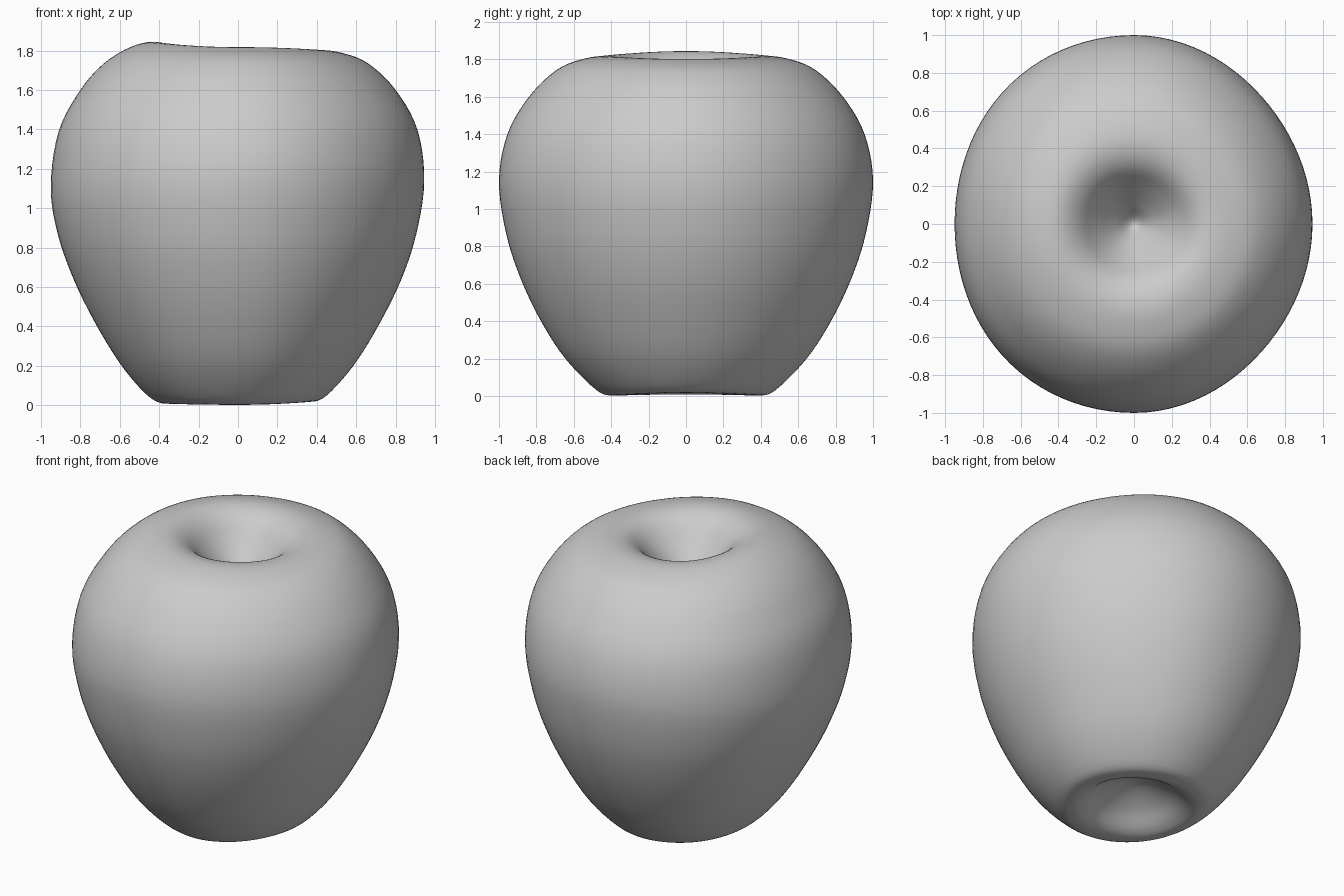
import bpy, bmesh, math

if "Cube" in bpy.data.objects:
    bpy.data.objects.remove(bpy.data.objects["Cube"])

# Profile from bottom dimple to top dimple: (radius, height) on left, right, and front/back
ROWS = [
    ((0.10, 0.15), (0.10, 0.15), (0.10, 0.15)),
    ((0.21, 0.10), (0.21, 0.10), (0.21, 0.095)),
    ((0.31, 0.03), (0.30, 0.035), (0.31, 0.02)),
    ((0.385, 0.01), (0.37, 0.018), (0.39, 0.003)),
    ((0.47, 0.06), (0.45, 0.05), (0.48, 0.033)),
    ((0.59, 0.20), (0.585, 0.20), (0.645, 0.20)),
    ((0.715, 0.40), (0.71, 0.40), (0.775, 0.40)),
    ((0.83, 0.63), (0.825, 0.63), (0.885, 0.63)),
    ((0.915, 0.87), (0.905, 0.87), (0.962, 0.87)),
    ((0.95, 1.11), (0.945, 1.14), (1.0, 1.15)),
    ((0.91, 1.39), (0.91, 1.40), (0.955, 1.40)),
    ((0.80, 1.60), (0.80, 1.60), (0.84, 1.60)),
    ((0.68, 1.735), (0.66, 1.735), (0.69, 1.745)),
    ((0.54, 1.82), (0.52, 1.79), (0.54, 1.805)),
    ((0.41, 1.843), (0.40, 1.80), (0.41, 1.815)),
    ((0.30, 1.79), (0.31, 1.765), (0.30, 1.77)),
    ((0.20, 1.67), (0.20, 1.66), (0.20, 1.66)),
    ((0.10, 1.55), (0.10, 1.55), (0.10, 1.55)),
]
BOTTOM, TOP = 0.17, 1.46
SEG, SUB = 96, 5


def smooth(points):
    """Catmull-Rom samples through the profile, ending on both poles."""
    pts = [(-points[0][0], points[0][1]), (0, BOTTOM)] + points
    pts += [(0, TOP), (-points[-1][0], points[-1][1])]
    out = []
    for i in range(1, len(pts) - 2):
        a, b, c, d = pts[i - 1:i + 3]
        for k in range(SUB):
            t = k / SUB
            out.append(tuple(
                0.5 * (2 * b[j] + (c[j] - a[j]) * t
                       + (2 * a[j] - 5 * b[j] + 4 * c[j] - d[j]) * t * t
                       + (3 * b[j] - a[j] - 3 * c[j] + d[j]) * t ** 3)
                for j in (0, 1)))
    return out[1:]


left, right, side = (smooth([row[i] for row in ROWS]) for i in range(3))

# Fruit body lofted from rings
bm = bmesh.new()
rings = []
for l, r, s in zip(left, right, side):
    ring = []
    for n in range(SEG):
        a = 2 * math.pi * n / SEG
        c2, s2 = math.cos(a) ** 2, math.sin(a) ** 2
        x = r if math.cos(a) > 0 else l
        rad = 1 / math.sqrt(c2 / x[0] ** 2 + s2 / s[0] ** 2)
        rad *= 1 + (-0.016 if math.cos(a) > 0 else 0.012) * 4 * c2 * s2
        z = x[1] * c2 + s[1] * s2
        ring.append(bm.verts.new((rad * math.cos(a), rad * math.sin(a), z)))
    rings.append(ring)
for lo, hi in zip(rings, rings[1:]):
    for n in range(SEG):
        m = (n + 1) % SEG
        bm.faces.new((lo[n], lo[m], hi[m], hi[n]))
base, crown = bm.verts.new((0, 0, BOTTOM)), bm.verts.new((0, 0, TOP))
for n in range(SEG):
    m = (n + 1) % SEG
    bm.faces.new((base, rings[0][m], rings[0][n]))
    bm.faces.new((crown, rings[-1][n], rings[-1][m]))
for f in bm.faces:
    f.smooth = True

mesh = bpy.data.meshes.new("apple_body")
bm.to_mesh(mesh)
bm.free()
apple = bpy.data.objects.new("apple_body", mesh)
bpy.context.collection.objects.link(apple)
